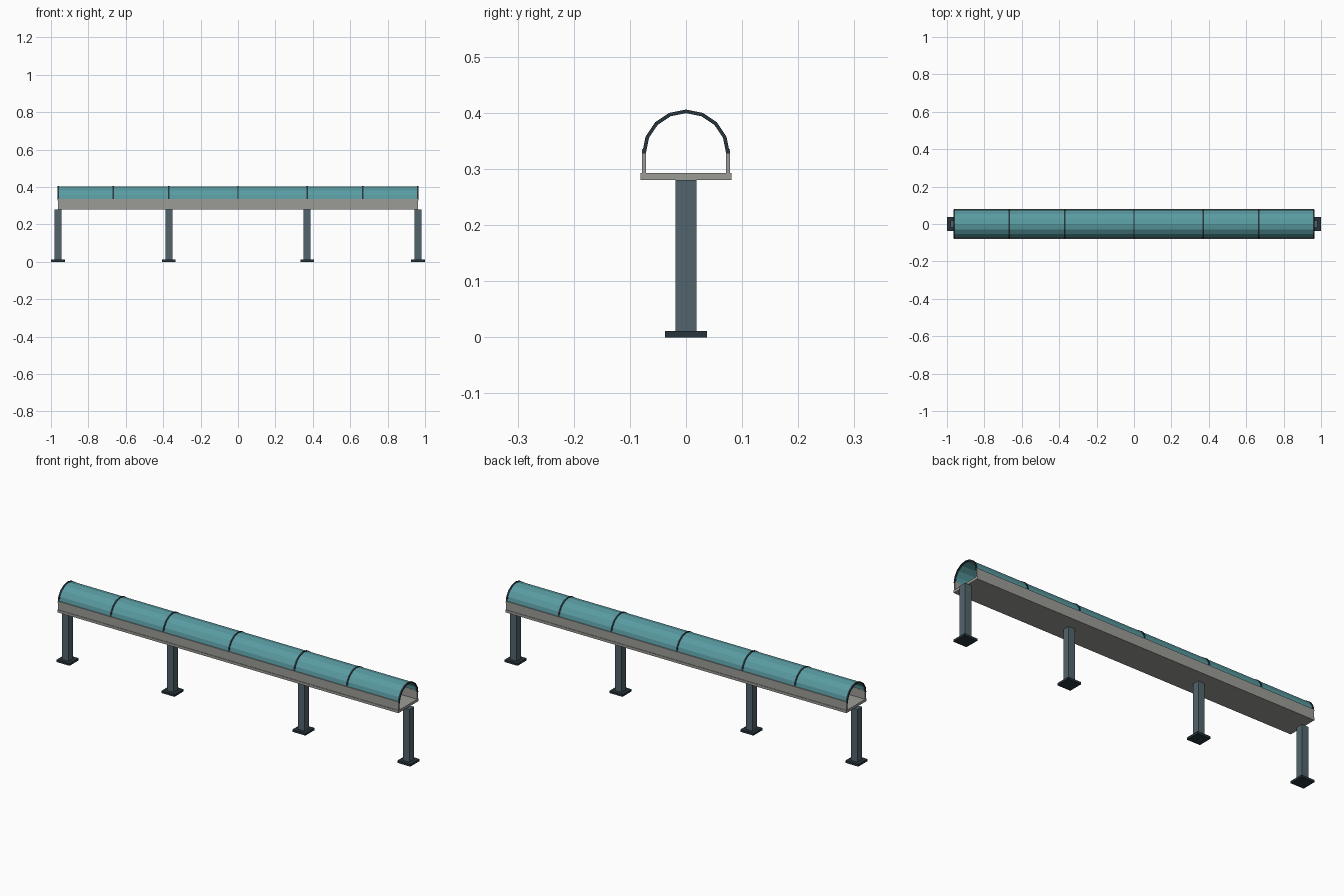
import bpy, bmesh
from math import sin, cos, pi

if "Cube" in bpy.data.objects:
    bpy.data.objects.remove(bpy.data.objects["Cube"])

L = 0.963            # half length of the tube
ARC_Z = 0.328        # centre height of the arched roof


def material(name, r, g, b):
    m = bpy.data.materials.new(name)
    m.diffuse_color = (r, g, b, 1)
    m.use_nodes = True
    m.node_tree.nodes["Principled BSDF"].inputs["Base Color"].default_value = m.diffuse_color
    return m


GLASS = material("teal_glass", 0.10, 0.33, 0.36)
STEEL = material("blue_grey_steel", 0.085, 0.13, 0.15)
DARK = material("dark_steel", 0.02, 0.035, 0.045)
CONCRETE = material("warm_grey", 0.33, 0.33, 0.31)


def finish(name, bm, mat):
    bmesh.ops.recalc_face_normals(bm, faces=bm.faces)
    me = bpy.data.meshes.new(name)
    bm.to_mesh(me)
    bm.free()
    ob = bpy.data.objects.new(name, me)
    me.materials.append(mat)
    bpy.context.collection.objects.link(ob)
    return ob


def box(name, x, y, z, mat):
    bm = bmesh.new()
    bmesh.ops.create_cube(bm, size=1)
    for v in bm.verts:
        for i, (lo, hi) in enumerate((x, y, z)):
            v.co[i] = lo if v.co[i] < 0 else hi
    return finish(name, bm, mat)


def arch(name, x0, x1, r_in, r_out, mat, n=8):
    # half-ring profile extruded along x
    angles = [pi * i / n for i in range(n + 1)]
    bm = bmesh.new()
    rings = []
    for a in angles:
        rings.append([bm.verts.new((x, r * cos(a), ARC_Z + r * sin(a)))
                      for x, r in ((x0, r_in), (x1, r_in), (x1, r_out), (x0, r_out))])
    for p, q in zip(rings, rings[1:]):
        for k in range(4):
            bm.faces.new((p[k], p[(k + 1) % 4], q[(k + 1) % 4], q[k]))
    bm.faces.new(rings[0])
    bm.faces.new(rings[-1])
    return finish(name, bm, mat)


# Floor deck and low side walls
box("deck", (-L, L), (-0.081, 0.081), (0.28, 0.293), CONCRETE)
for side, s in (("front", -1), ("back", 1)):
    box(side + "_wall", (-L, L), sorted((s * 0.071, s * 0.0785)), (0.293, 0.336), CONCRETE)

# Arched glass roof
arch("glass_roof", -L, L, 0.0735, 0.0755, GLASS)

# Arched ribs
for i, x in enumerate((-0.961, -0.667, -0.37, 0, 0.37, 0.667, 0.961)):
    arch(f"rib_{i + 1}", x - 0.004, x + 0.004, 0.0715, 0.078, DARK)

# Support posts with base plates
for i, x in enumerate((-0.963, -0.37, 0.37, 0.963)):
    box(f"post_{i + 1}", (x - 0.0185, x + 0.0185), (-0.0185, 0.0185), (0.011, 0.28), STEEL)
    box(f"base_plate_{i + 1}", (x - 0.037, x + 0.037), (-0.037, 0.037), (0, 0.011), DARK)
